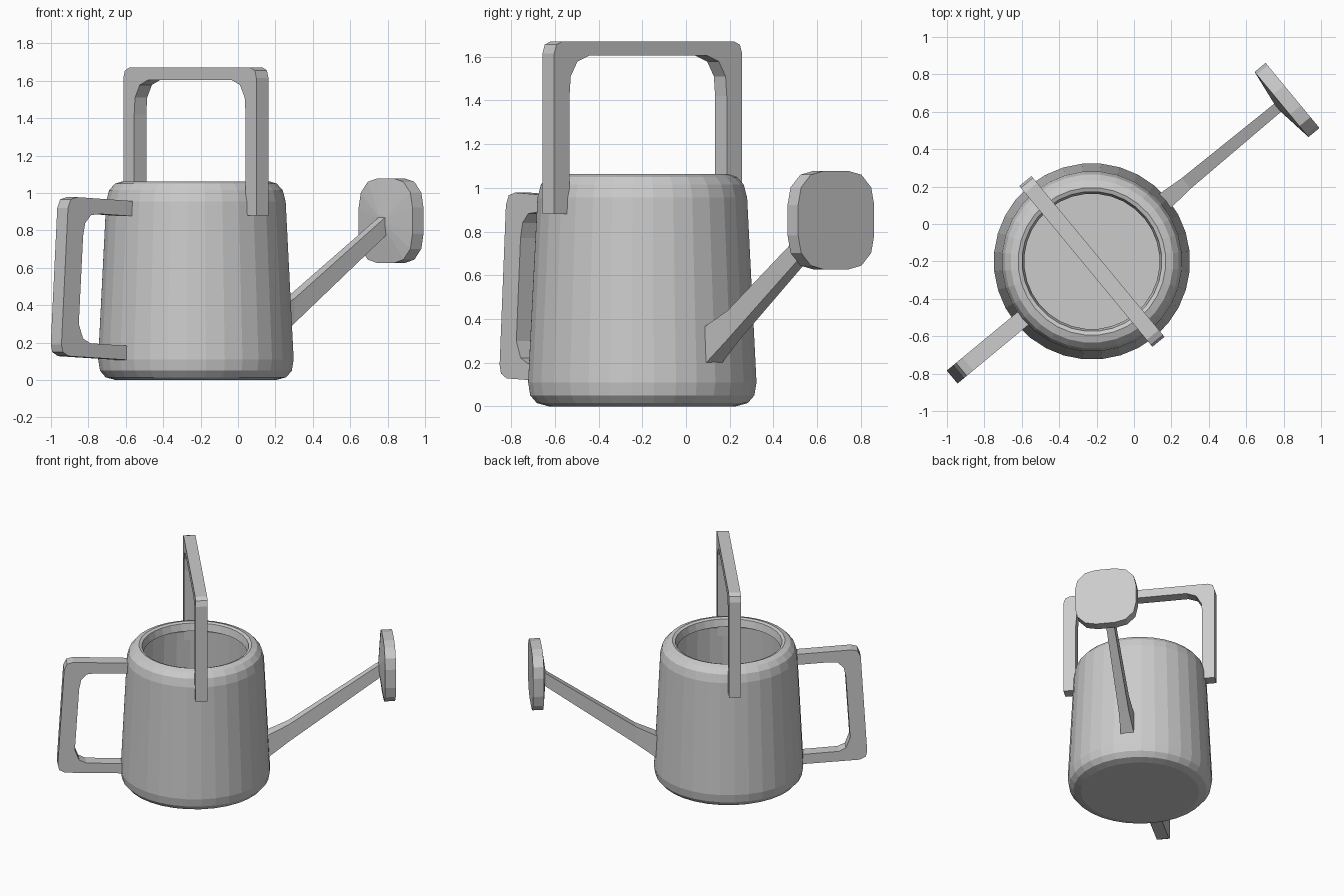
import bpy, bmesh
from math import radians, cos, sin, pi
from mathutils import Matrix

if "Cube" in bpy.data.objects:
    bpy.data.objects.remove(bpy.data.objects["Cube"])

# Local frame: x runs along the spout, y across it, origin on the can's axis
PLACE = Matrix.Translation((-0.225, -0.2, 0)) @ Matrix.Rotation(radians(39.6), 4, 'Z')


def finish(name, bm):
    bmesh.ops.recalc_face_normals(bm, faces=bm.faces)
    mesh = bpy.data.meshes.new(name)
    bm.to_mesh(mesh)
    bm.free()
    obj = bpy.data.objects.new(name, mesh)
    obj.matrix_world = PLACE
    bpy.context.collection.objects.link(obj)
    return obj


def bridge(bm, a, b):
    for i in range(len(a)):
        j = (i + 1) % len(a)
        bm.faces.new((a[i], a[j], b[j], b[i]))


def loft(name, loops, cap=True):
    """Skin a series of closed loops and cap both ends."""
    bm = bmesh.new()
    rings = [[bm.verts.new(p) for p in loop] for loop in loops]
    for a, b in zip(rings, rings[1:]):
        bridge(bm, a, b)
    if cap:
        bm.faces.new(rings[0])
        bm.faces.new(rings[-1])
    return finish(name, bm)


# Can body: lathed outer wall, folded lip, inner wall and floor
profile = [(0.43, 0), (0.485, 0.015), (0.515, 0.05), (0.525, 0.11),
           (0.482, 0.955), (0.466, 1.015), (0.435, 1.05), (0.395, 1.063),
           (0.374, 1.055), (0.362, 1.0), (0.43, 1.0), (0.456, 0.98),
           (0.473, 0.94), (0.513, 0.11), (0.48, 0.04), (0.42, 0.02)]
SIDES = 32
loft("can_body", [[(r * cos(2 * pi * i / SIDES), r * sin(2 * pi * i / SIDES), z)
                   for i in range(SIDES)] for r, z in profile])

# Top carrying handle: half outline in (y, z), mirrored
outer = [(0.558, 0.88), (0.558, 1.615), (0.545, 1.655), (0.51, 1.67)]
inner = [(0.35, 1.605), (0.42, 1.578), (0.46, 1.51), (0.467, 1.42), (0.467, 0.88)]
arch = (outer + [(-y, z) for y, z in reversed(outer)]
        + [(-y, z) for y, z in reversed(inner)] + inner)
loft("top_handle", [[(x, y, z) for y, z in arch] for x in (-0.042, 0.042)])

# Rear grip: C-shaped outline in (x, z)
grip = [(-0.47, 0.957), (-0.86, 0.978), (-0.905, 0.966), (-0.925, 0.92),
        (-0.97, 0.19), (-0.96, 0.15), (-0.92, 0.128), (-0.495, 0.107),
        (-0.495, 0.182), (-0.77, 0.197), (-0.82, 0.222), (-0.85, 0.3),
        (-0.82, 0.77), (-0.805, 0.84), (-0.765, 0.882), (-0.70, 0.888),
        (-0.47, 0.876)]
loft("rear_grip", [[(x, y, z) for x, z in grip] for y in (-0.045, 0.045)])

# Spout: tapered square tube (x, half width, bottom z, top z)
stations = [(0.49, 0.05, 0.18, 0.357), (0.655, 0.037, 0.305, 0.437),
            (1.305, 0.028, 0.78, 0.88)]
loft("spout", [[(x, -w, lo), (x, w, lo), (x, w, hi), (x, -w, hi)]
               for x, w, lo, hi in stations])

# Sprinkler head: rounded-square plate with a shallow cone at the back
quarter = [(0.226, 0.07), (0.208, 0.15), (0.15, 0.208), (0.07, 0.226)]
outline = []
for k in range(4):
    c, s = ((1, 0), (0, 1), (-1, 0), (0, -1))[k]
    outline += [(c * a - s * b, s * a + c * b) for a, b in quarter]
ROSE = [(1.288, 0.12), (1.316, 1.0), (1.392, 1.0)]
loft("sprinkler_head", [[(x, a * f, 0.852 + b * f) for a, b in outline]
                        for x, f in ROSE])
